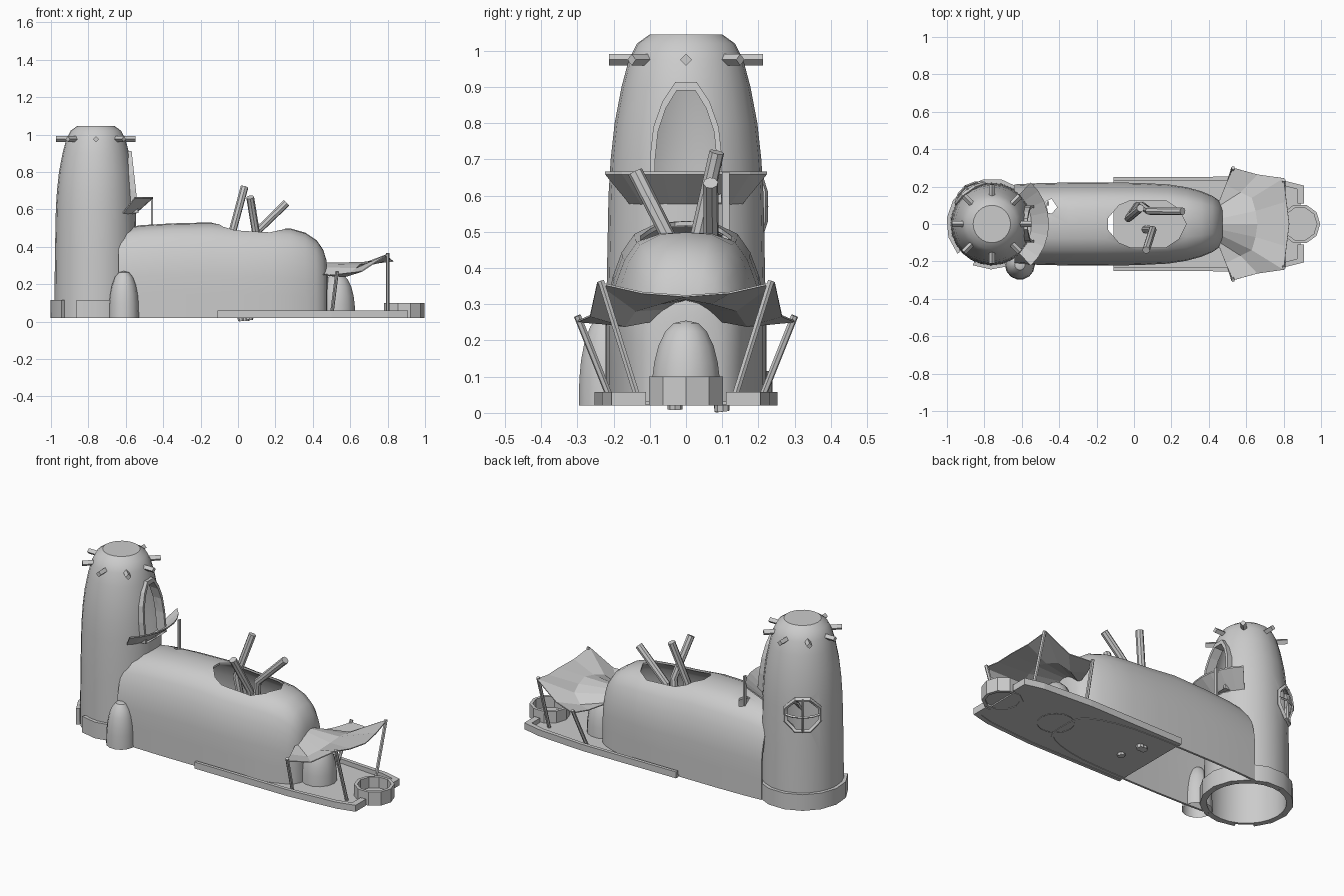
import bpy, bmesh, math
from math import cos, sin, radians, asin, sqrt, pi
from mathutils import Vector

if "Cube" in bpy.data.objects:
    bpy.data.objects.remove(bpy.data.objects["Cube"])

TX = -0.76  # tower centre x


def finish(name, bm, smooth=True):
    bmesh.ops.remove_doubles(bm, verts=bm.verts, dist=1e-5)
    bmesh.ops.recalc_face_normals(bm, faces=bm.faces)
    me = bpy.data.meshes.new(name)
    bm.to_mesh(me)
    bm.free()
    ob = bpy.data.objects.new(name, me)
    bpy.context.collection.objects.link(ob)
    if smooth:
        shade(ob)
    return ob


def shade(ob):
    bpy.ops.object.select_all(action='DESELECT')
    ob.select_set(True)
    bpy.context.view_layer.objects.active = ob
    bpy.ops.object.shade_smooth_by_angle(angle=radians(35))


def skin(bm, rows, close_u=False, close_v=False):
    vs = [[bm.verts.new(p) for p in r] for r in rows]
    n, m = len(vs), len(vs[0])
    for i in range(n if close_u else n - 1):
        for j in range(m if close_v else m - 1):
            a, b = vs[i], vs[(i + 1) % n]
            k = (j + 1) % m
            bm.faces.new((a[j], a[k], b[k], b[j]))
    return vs


def lathe(name, prof, centre, seg, closed=False, a0=0, a1=360):
    bm = bmesh.new()
    full = a1 - a0 == 360
    cnt = seg if full else seg + 1
    rows = []
    for i in range(cnt):
        a = radians(a0 + (a1 - a0) * i / seg)
        rows.append([(centre[0] + r * cos(a), centre[1] + r * sin(a), z) for r, z in prof])
    vs = skin(bm, rows, full, closed)
    if not full:
        bm.faces.new(vs[0])
        bm.faces.new(vs[-1])
    return finish(name, bm)


def prism(name, bottom, top):
    bm = bmesh.new()
    vs = skin(bm, [bottom, top], False, True)
    bm.faces.new(vs[0])
    bm.faces.new(vs[1])
    return finish(name, bm, False)


def tube(name, pts, r, res=1, cyclic=False):
    cu = bpy.data.curves.new(name, 'CURVE')
    cu.dimensions = '3D'
    cu.bevel_depth, cu.bevel_resolution, cu.use_fill_caps = r, res, True
    sp = cu.splines.new('POLY')
    sp.points.add(len(pts) - 1)
    for p, q in zip(sp.points, pts):
        p.co = (*q, 1)
    sp.use_cyclic_u = cyclic
    tmp = bpy.data.objects.new(name + "_path", cu)
    bpy.context.collection.objects.link(tmp)
    dg = bpy.context.evaluated_depsgraph_get()
    me = bpy.data.meshes.new_from_object(tmp.evaluated_get(dg))
    bpy.data.objects.remove(tmp)
    ob = bpy.data.objects.new(name, me)
    bpy.context.collection.objects.link(ob)
    shade(ob)
    return ob


def cut(ob, cutters):
    bpy.context.view_layer.objects.active = ob
    for c in cutters:
        m = ob.modifiers.new("opening", 'BOOLEAN')
        m.operation, m.solver, m.object = 'DIFFERENCE', 'EXACT', c
        bpy.ops.object.modifier_apply(modifier=m.name)
        bpy.data.objects.remove(c)
    shade(ob)


# Tower: hollow shell, open underneath
outer = [(.222, .02), (.219, .35), (.214, .6), (.208, .7), (.197, .8), (.178, .9),
         (.158, .975), (.135, 1.02), (.10, 1.045), (0, 1.045)]
inner = [(max(r - .015, 0), z - (.015 if i > 0 else 0)) for i, (r, z) in enumerate(outer)]
tower = lathe("tower", outer + inner[::-1], (TX, 0), 24, True)

# Arched tower opening and its frame
half = [(.098, .58), (.1, .7), (.09, .79), (.065, .86), (.03, .913)]
arch_o = half + [(-y, z) for y, z in half[::-1]]
arch_i = [(y * .86, .58 + (z - .58) * .93) for y, z in arch_o]
arch_cut = prism("arch_cutter", [(-.68, y, z) for y, z in arch_i], [(-.4, y, z) for y, z in arch_i])


def face_x(z):
    return -.54 - (z - .65) * .11


bm = bmesh.new()
skin(bm, [[(face_x(z) + d, y, z) for y, z in arch]
          for arch, d in ((arch_o, -.055), (arch_o, 0), (arch_i, 0), (arch_i, -.055))], True, True)
finish("arch_frame", bm, False)

# Round side window with bulging crossbars
WA, WZ = radians(125), .57


def on_wall(u, v, r):
    a = WA + asin(u / .22)
    return (TX + r * cos(a), r * sin(a), WZ + v)


ring = [(.1 * cos(radians(22.5 + 45 * i)), .1 * sin(radians(22.5 + 45 * i))) for i in range(8)]
win_cut = prism("window_cutter", [on_wall(u, v, .12) for u, v in ring], [on_wall(u, v, .3) for u, v in ring])
cut(tower, [arch_cut, win_cut])
tube("window_frame", [on_wall(u, v, .219) for u, v in ring], .012, 0, True)
steps = (-.095, -.05, 0, .05, .095)
tube("window_bar_across", [on_wall(t, 0, .245 - 2.6 * t * t) for t in steps], .007, 0)
tube("window_bar_upright", [on_wall(0, t, .245 - 2.6 * t * t) for t in steps], .007, 0)

# Ring of pegs near the tower top
for i in range(8):
    a = i * pi / 4
    tube(f"tower_peg_{i}", [(TX + r * cos(a), r * sin(a), .975) for r in (.1, .212)], .016, 0)

# Base kerb with a doorway gap
lathe("tower_kerb", [(.222, .02), (.243, .02), (.243, .115), (.222, .115)], (TX, 0), 14, True, 245, 581)

# Upturned awning under the arch, with a prop
bm = bmesh.new()
rows = []
for i in range(9):
    a = radians(-47 + 94 * i / 8)
    rows.append([(TX + r * cos(a), r * sin(a), z) for r, z in
                 ((.212, .575), (.305, .658), (.305, .666), (.212, .585))])
vs = skin(bm, rows, False, True)
bm.faces.new(vs[0])
bm.faces.new(vs[-1])
finish("tower_awning", bm, False)
sq = [(-.465, .1), (-.455, .1), (-.455, .12), (-.465, .12)]
prism("awning_prop", [(x, y, .48) for x, y in sq], [(x, y, .665) for x, y in sq])

# Long rounded hall, lofted along x, open underneath
sec = [(1, 0), (1, .25), (1, .45), (.97, .58), (.91, .7), (.8, .83), (.64, .93), (.35, .99), (0, 1)]
sec = sec + [(-y, z) for y, z in sec[-2::-1]]
stations = [(-.64, .212, .495), (-.52, .218, .515), (-.35, .222, .525), (-.15, .222, .53), (.02, .22, .512),
            (.18, .212, .505), (.28, .197, .498), (.36, .175, .475), (.42, .15, .435), (.455, .125, .385),
            (.472, .095, .33), (.48, .05, .27)]
bm = bmesh.new()
vs = skin(bm, [[(x, w * y, .02 + (h - .02) * z) for y, z in sec] for x, w, h in stations])
bm.faces.new(vs[-1])
hall = finish("hall", bm)
sol = hall.modifiers.new("wall", 'SOLIDIFY')
sol.thickness, sol.offset = .012, -1
bpy.context.view_layer.objects.active = hall
bpy.ops.object.modifier_apply(modifier=sol.name)


def top_cutter(pts):
    return prism("roof_cutter", [(x, y, .3) for x, y in pts], [(x, y, .7) for x, y in pts])


oct_h = [(-.14, .03), (-.08, .1), (-.02, .125), (.17, .125), (.24, .08), (.28, 0)]
oct_h = oct_h + [(x, -y) for x, y in oct_h[-2::-1]]
cut(hall, [top_cutter(oct_h),
           top_cutter([(-.47, .12), (-.44, .135), (-.41, .09), (-.44, .055), (-.46, .06)])])

# Poles standing in the roof opening
poles = [[(.02, .1, .005), (-.03, .03, .48), (.035, .085, .72)],
         [(.06, -.03, .01), (.1, -.03, .45), (.065, -.14, .665)],
         [(.04, .1, .005), (.08, .07, .46), (.26, .068, .635)]]
for i, p in enumerate(poles):
    tube(f"roof_pole_{i}", p, .021, 2)

# Domed pods at the nose and beside the tower
for name, c, r, h in (("nose_pod", (.528, 0), .098, .235), ("side_pod", (-.61, -.218), .08, .25)):
    lathe(name, [(r * a, .02 + h * b) for a, b in
                 ((1, 0), (.98, .3), (.92, .5), (.8, .7), (.6, .87), (.35, .97), (0, 1))], c, 14)

# Deck floor, kerbs and front tub
edge = [(-.11, .25), (.5, .253), (.8, .232), (.91, .205), (.91, .11)]
back = [(.875, .11), (.875, .185), (.79, .208), (.5, .232), (-.11, .232)]
for side, s in (("left", 1), ("right", -1)):
    pts = [(x, s * y) for x, y in edge + back]
    prism("deck_kerb_" + side, [(x, y, .02) for x, y in pts], [(x, y, .058) for x, y in pts])
mid = [(-.11, .24), (.5, .243), (.8, .22), (.89, .195)]
mid = mid + [(x, -y) for x, y in mid[::-1]]
prism("deck_floor", [(x, y, .023) for x, y in mid], [(x, y, .032) for x, y in mid])
lathe("front_tub", [(0, .036), (.09, .036), (.09, .1), (.108, .1), (.108, .02), (.09, .02), (.09, .03), (0, .03)],
      (.888, 0), 10)

# Fan-shaped canopy over the nose
ribs = [((.455, -.12, .255), (.49, -.21, .248), (.53, -.3, .255)),
        ((.46, -.10, .255), (.57, -.17, .242), (.66, -.265, .27)),
        ((.465, -.06, .29), (.63, -.14, .285), (.80, -.245, .362)),
        ((.465, -.03, .308), (.65, -.07, .305), (.815, -.12, .334)),
        ((.465, 0, .315), (.66, 0, .318), (.83, 0, .325))]
ribs = ribs + [[(x, -y, z) for x, y, z in r] for r in ribs[-2::-1]]
bm = bmesh.new()
skin(bm, ribs)
canopy = finish("canopy", bm, False)
m = canopy.modifiers.new("cloth", 'SOLIDIFY')
m.thickness = .005

# Canopy posts
for side, s in (("left", 1), ("right", -1)):
    tube("canopy_rear_post_" + side, [(.5, s * .205, .03), (.53, s * .3, .268)], .01)
    tube("canopy_front_post_" + side, [(.80, s * .13, .03), (.80, s * .235, .365)], .01)
